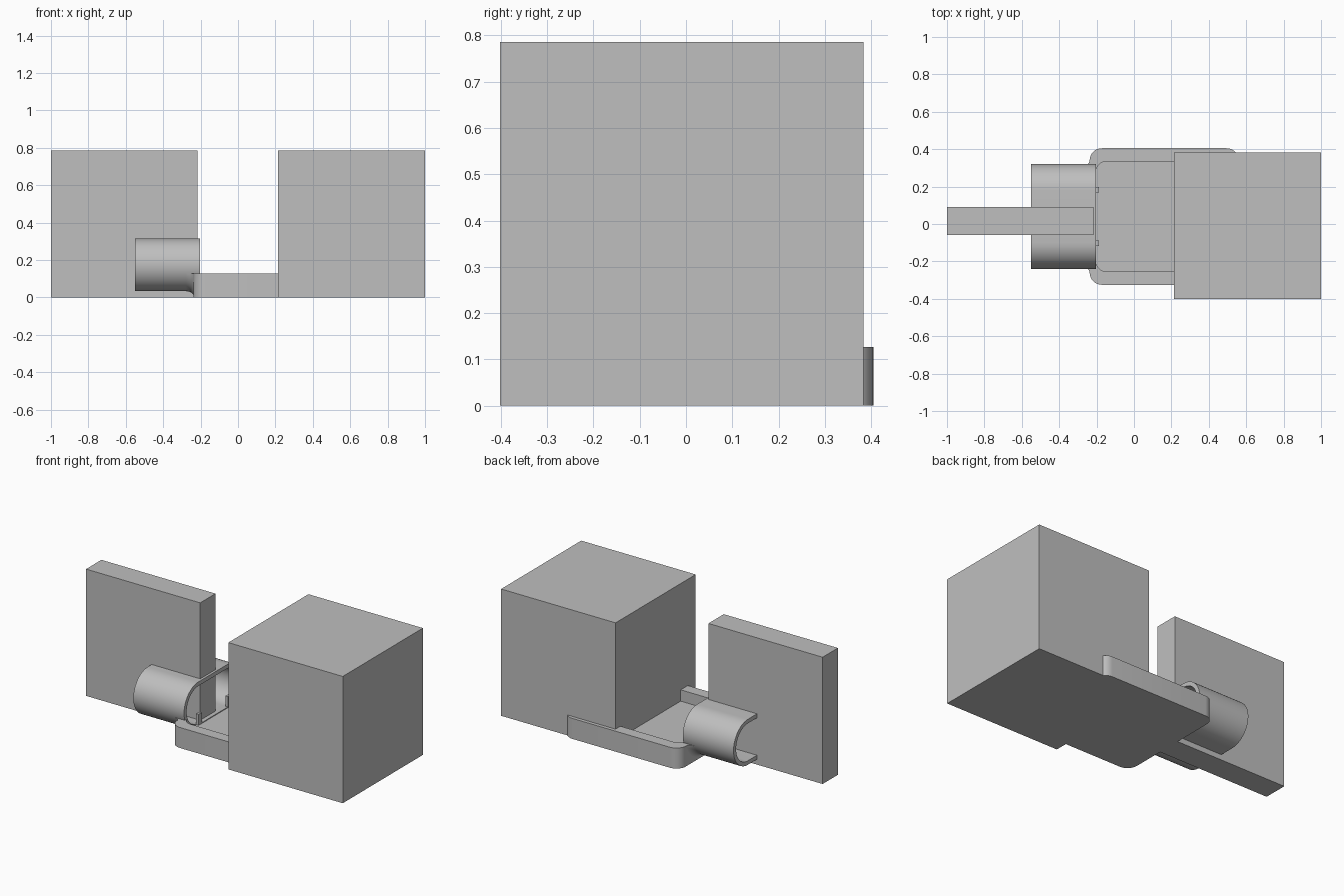
import bpy, bmesh, math

if "Cube" in bpy.data.objects:
    bpy.data.objects.remove(bpy.data.objects["Cube"])

grey = bpy.data.materials.new("light grey")
grey.diffuse_color = (0.52, 0.52, 0.52, 1)
grey.use_nodes = True
grey.node_tree.nodes["Principled BSDF"].inputs["Base Color"].default_value = grey.diffuse_color

SHELL_Y, SHELL_Z, FLAT = 0.04, 0.174, 0.139   # stadium centre and half flat width


def finish(name, bm, smooth=False):
    bmesh.ops.recalc_face_normals(bm, faces=bm.faces[:])
    me = bpy.data.meshes.new(name)
    bm.to_mesh(me)
    bm.free()
    ob = bpy.data.objects.new(name, me)
    bpy.context.collection.objects.link(ob)
    me.materials.append(grey)
    if smooth:
        bpy.ops.object.select_all(action='DESELECT')
        ob.select_set(True)
        bpy.context.view_layer.objects.active = ob
        bpy.ops.object.shade_smooth_by_angle(angle=math.radians(35))
    return ob


def loft(rings, cyclic=False):
    """Skin equal-length rings; cap the ends unless cyclic."""
    bm = bmesh.new()
    loops = [[bm.verts.new(p) for p in r] for r in rings]
    n = len(loops[0])
    pairs = list(zip(loops, loops[1:]))
    if cyclic:
        pairs.append((loops[-1], loops[0]))
    else:
        bm.faces.new(loops[0])
        bm.faces.new(loops[-1])
    for a, b in pairs:
        for i in range(n):
            j = (i + 1) % n
            bm.faces.new((a[i], a[j], b[j], b[i]))
    return bm


def rounded_rect(x0, x1, y0, y1, r, seg=8):
    pts = []
    for cx, cy, start in ((x1 - r, y1 - r, 0), (x0 + r, y1 - r, 90),
                          (x0 + r, y0 + r, 180), (x1 - r, y0 + r, 270)):
        for k in range(seg + 1):
            a = math.radians(start + 90 * k / seg)
            pts.append((cx + r * math.cos(a), cy + r * math.sin(a)))
    return pts


def stadium(x, r, seg=24):
    pts = []
    for side, start in ((1, -90), (-1, 90)):
        for k in range(seg + 1):
            a = math.radians(start + 180 * k / seg)
            pts.append((x, SHELL_Y + side * FLAT + r * math.cos(a),
                        SHELL_Z + r * math.sin(a)))
    return pts


def prism(name, outline, z0, z1, smooth=False):
    return finish(name, loft([[(x, y, z) for x, y in outline] for z in (z0, z1)]), smooth)


def box(name, x0, x1, y0, y1, z0, z1):
    return prism(name, [(x0, y0), (x1, y0), (x1, y1), (x0, y1)], z0, z1)


# Large block and upright slab
box("large_block", 0.215, 1.0, -0.402, 0.383, 0, 0.786)
box("upright_slab", -1.0, -0.217, -0.06, 0.09, 0, 0.786)

# Tray with rounded corners, recessed floor and opening into the shell
tray = prism("tray", rounded_rect(-0.237, 0.56, -0.325, 0.405, 0.065), 0, 0.127, True)
recess = prism("recess_cutter", rounded_rect(-0.205, 0.50, -0.255, 0.335, 0.06), 0.057, 0.3)
bore = finish("bore_cutter", loft([stadium(-0.3, 0.1155), stadium(-0.19, 0.1155)]))
for cutter in (recess, bore):
    cutter.hide_render = True
    cutter.hide_viewport = True
    mod = tray.modifiers.new(cutter.name, 'BOOLEAN')
    mod.operation = 'DIFFERENCE'
    mod.solver = 'EXACT'
    mod.object = cutter

# Open stadium-section shell
finish("connector_shell", loft([stadium(-0.55, 0.141), stadium(-0.202, 0.141),
                                stadium(-0.202, 0.116), stadium(-0.55, 0.116)], True), True)

# Concave fillet joining shell and tray, trimmed to the rim height
rings = [stadium(-0.235, 0.128), stadium(-0.275, 0.128)]
for k in range(9):
    t = math.pi / 2 * k / 8
    rings.append(stadium(-0.275 + 0.04 * math.sin(t), 0.141 + 0.033 * (1 - math.cos(t))))
bm = loft(rings, True)
cut = bmesh.ops.bisect_plane(bm, geom=bm.verts[:] + bm.edges[:] + bm.faces[:],
                             plane_co=(0, 0, 0.127), plane_no=(0, 0, 1), clear_outer=True)
bmesh.ops.holes_fill(bm, edges=[e for e in bm.edges if e.is_boundary], sides=0)
finish("shell_fillet", bm, True)

# Threshold step and its two small posts at the shell mouth
box("threshold", -0.205, -0.187, -0.118, 0.198, 0.03, 0.062)
for name, y0 in (("front_post", -0.118), ("back_post", 0.168)):
    box(name, -0.205, -0.187, y0, y0 + 0.03, 0.05, 0.125)
